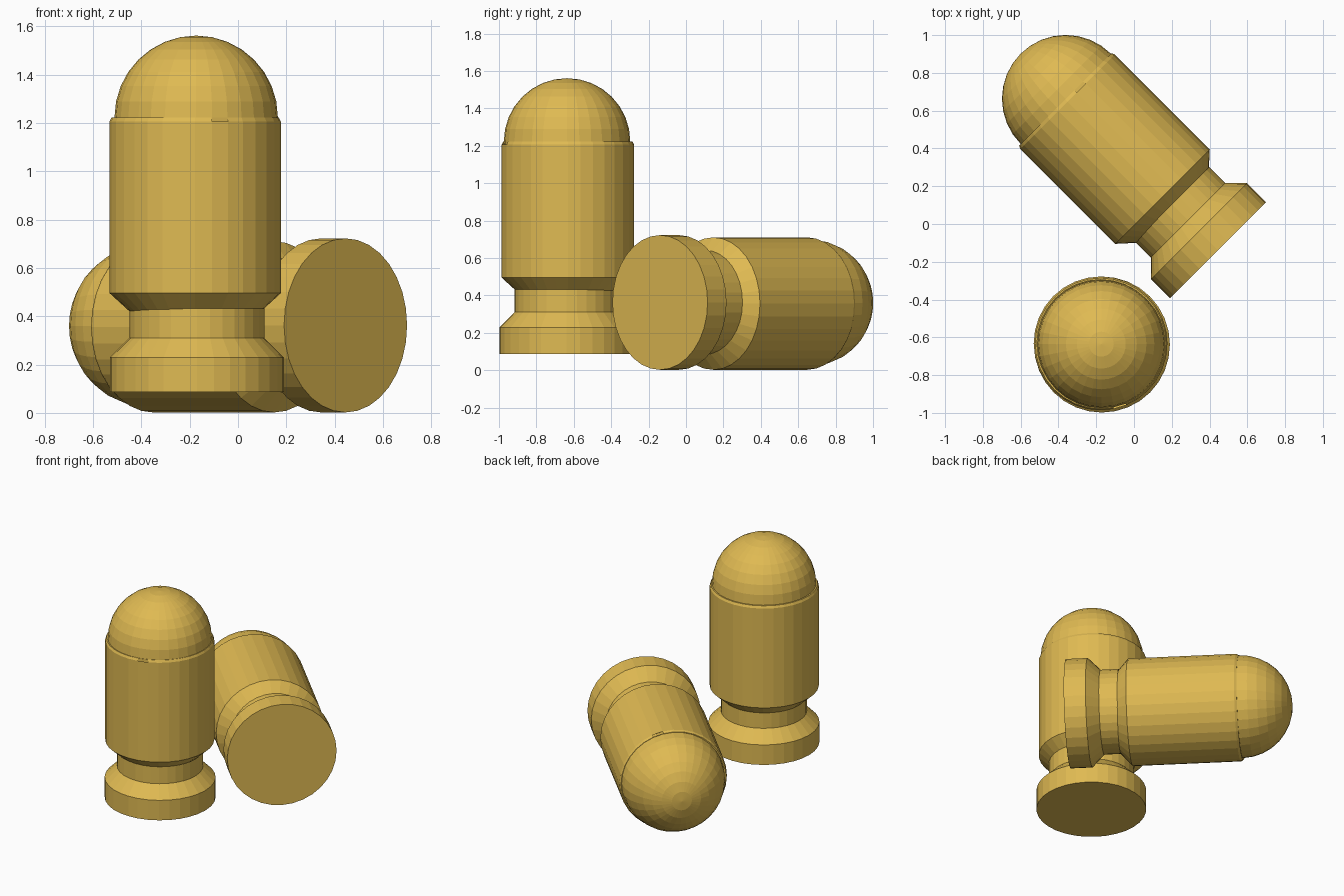
import bpy, bmesh, math
from mathutils import Matrix, Vector

if "Cube" in bpy.data.objects:
    bpy.data.objects.remove(bpy.data.objects["Cube"])

SIDES = 32
brass = bpy.data.materials.new("brass gold")
brass.diffuse_color = (0.74, 0.49, 0.085, 1)
brass.use_nodes = True
brass.node_tree.nodes["Principled BSDF"].inputs["Base Color"].default_value = brass.diffuse_color


def lathe(name, profile, matrix, offset=(0, 0), skip=None):
    """Turn (radius, height) points round z; skip = (band, side) facet left open."""
    bm = bmesh.new()
    rings = []
    for r, z in profile:
        if r < 1e-5:
            rings.append([bm.verts.new((offset[0], offset[1], z))] * SIDES)
        else:
            rings.append([bm.verts.new((offset[0] + r * math.cos(a), offset[1] + r * math.sin(a), z))
                          for a in (2 * math.pi * i / SIDES for i in range(SIDES))])
    for b, (lo, hi) in enumerate(zip(rings, rings[1:])):
        for i in range(SIDES):
            if (b, i) == skip:
                continue
            j = (i + 1) % SIDES
            bm.faces.new(dict.fromkeys((lo[i], lo[j], hi[j], hi[i])))
    if profile[0][0] > 0:
        bm.faces.new(rings[0][::-1])
    me = bpy.data.meshes.new(name)
    bm.to_mesh(me)
    bm.free()
    me.materials.append(brass)
    ob = bpy.data.objects.new(name, me)
    ob.matrix_world = matrix
    bpy.context.collection.objects.link(ob)
    return ob


def round_piece(prefix, matrix):
    # base rim and groove
    lathe(prefix + "_rim", [(0.36, 0), (0.36, 0.143), (0.279, 0.224), (0.279, 0.345)], matrix)
    # straight case with a thin lip; one lip facet is a small notch
    lathe(prefix + "_case", [(0.274, 0.336), (0.354, 0.409), (0.354, 1.12), (0.346, 1.136), (0.337, 1.136)],
          matrix, (-0.007, 0.006), skip=(2, 25))
    # hemispherical nose
    dome = [(0.338, 1.10)]
    for k in range(9):
        a = math.pi / 2 * k / 8
        dome.append((0.338 * math.cos(a) if k < 8 else 0, 1.137 + 0.338 * math.sin(a)))
    lathe(prefix + "_nose", dome, matrix, (-0.003, 0.002))


# standing piece
round_piece("standing", Matrix.Translation((-0.17, -0.638, 0.086)))

# lying piece: its axis runs back and to the left
s = math.sqrt(0.5)
lying = Matrix(((s, 0, -s), (s, 0, s), (0, -1, 0))).to_4x4()
lying.translation = Vector((0.445, -0.139, 0.362))
round_piece("lying", lying)
